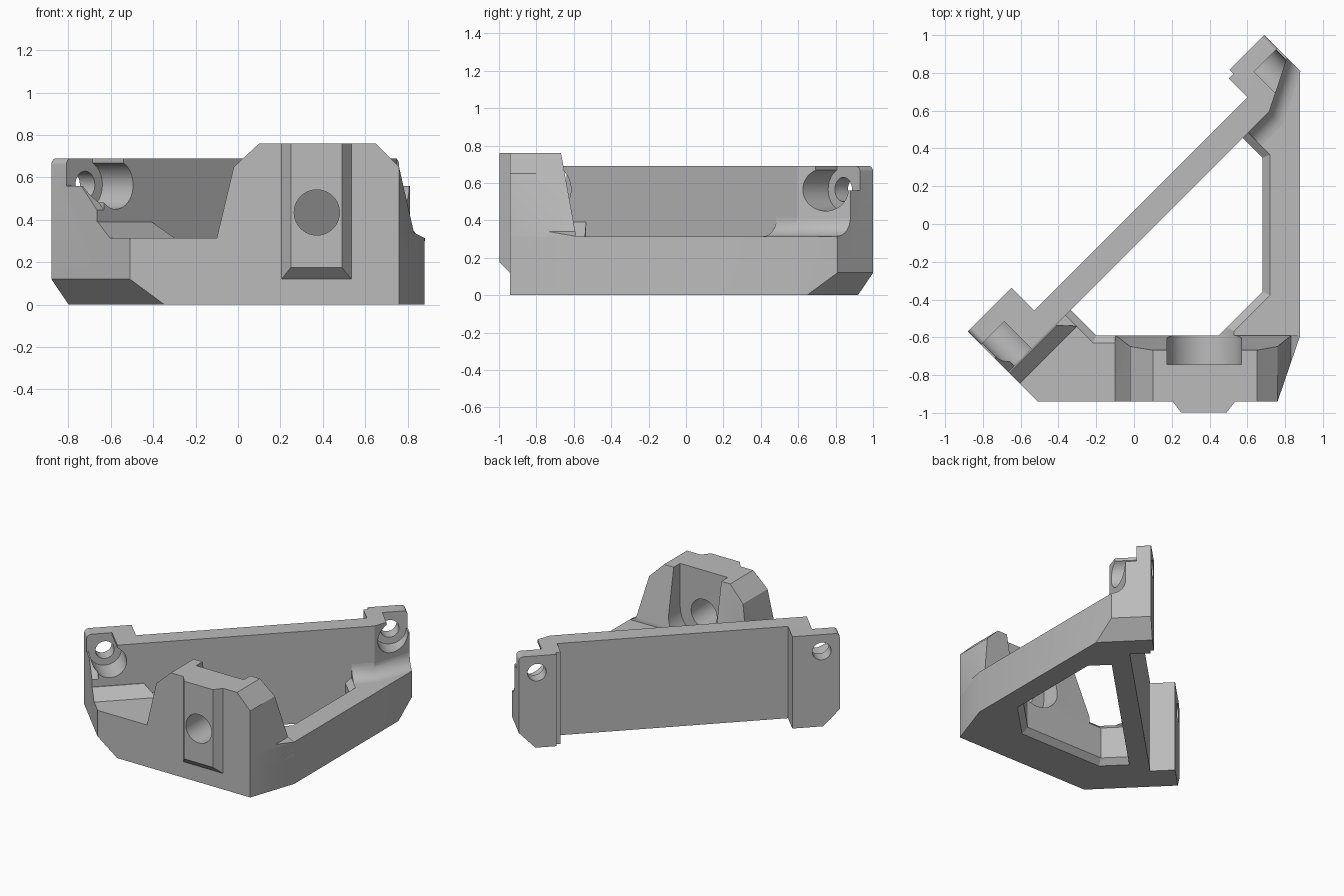
import bpy, bmesh, math
from mathutils import Matrix

if "Cube" in bpy.data.objects:
    bpy.data.objects.remove(bpy.data.objects["Cube"], do_unlink=True)

grey = bpy.data.materials.new("plain_grey")
grey.use_nodes = True
colour = (0.5, 0.5, 0.5, 1)
grey.diffuse_color = colour
grey.node_tree.nodes["Principled BSDF"].inputs["Base Color"].default_value = colour

DIAG = Matrix.Rotation(math.radians(45), 4, "Z")   # x runs along the diagonal plate
IDENT = Matrix.Identity(4)


def loft(name, sections, frame=IDENT):
    """Closed solid through a list of matching 3D sections."""
    bm = bmesh.new()
    rings = [[bm.verts.new(frame @ Matrix.Translation(p).to_translation()) for p in s]
             for s in sections]
    n = len(rings[0])
    for a, b in zip(rings, rings[1:]):
        for i in range(n):
            j = (i + 1) % n
            bm.faces.new((a[i], a[j], b[j], b[i]))
    bm.faces.new(rings[0])
    bm.faces.new(rings[-1])
    bmesh.ops.recalc_face_normals(bm, faces=bm.faces)
    mesh = bpy.data.meshes.new(name)
    bm.to_mesh(mesh)
    bm.free()
    mesh.materials.append(grey)
    ob = bpy.data.objects.new(name, mesh)
    bpy.context.collection.objects.link(ob)
    return ob


def prism(name, pts, plane, d0, d1, frame=IDENT):
    """Extrude a 2D outline lying in the xy, xz or yz plane."""
    place = {"xy": lambda a, b, d: (a, b, d),
             "xz": lambda a, b, d: (a, d, b),
             "yz": lambda a, b, d: (d, a, b)}[plane]
    return loft(name, [[place(a, b, d) for a, b in pts] for d in (d0, d1)], frame)


def circle(cx, cy, r, n=40):
    return [(cx + r * math.cos(2 * math.pi * i / n), cy + r * math.sin(2 * math.pi * i / n))
            for i in range(n)]


def rect(a0, b0, a1, b1):
    return [(a0, b0), (a1, b0), (a1, b1), (a0, b1)]


def boolean(ob, op, *tools, keep=False):
    for tool in tools:
        tool.hide_render = True
        mod = ob.modifiers.new(op, "BOOLEAN")
        mod.operation, mod.object, mod.solver = op, tool, "EXACT"
    bpy.context.view_layer.update()
    dg = bpy.context.evaluated_depsgraph_get()
    mesh = bpy.data.meshes.new_from_object(ob.evaluated_get(dg))
    ob.modifiers.clear()
    ob.data = mesh
    if not keep:
        for tool in tools:
            bpy.data.objects.remove(tool, do_unlink=True)


# Shared long elevation: chamfered bottom ends, rounded top ends
END0, END1, TOP = -1.025, 1.195, 0.69
R = 0.03
elevation = [(END0 + 0.115, 0), (END1 - 0.115, 0), (END1, 0.12)]
arc = [(R * math.cos(math.radians(t)), R * math.sin(math.radians(t))) for t in range(0, 91, 15)]
elevation += [(END1 - R + c, TOP - R + s) for c, s in arc]
elevation += [(END0 + R - c, TOP - R + s) for c, s in reversed(arc)]
elevation += [(END0, 0.12)]


def end_shape():
    return prism("end_shape", elevation, "xz", -2, 2, DIAG)


# Pocket and bore of the clamp block
BX, BZ = 0.372, 0.435


def clamp_pocket():
    low = [(BX + 0.198 * math.cos(t), BZ + 0.198 * math.sin(t))
           for t in [math.pi * (1 + i / 24) for i in range(25)]]
    return prism("pocket", low + [(BX + 0.198, 1), (BX - 0.198, 1)], "xz", -0.745, -0.5)


def clamp_bore():
    return prism("bore", circle(BX, BZ, 0.107), "xz", -1.2, -0.5)


# Base frame: two bars around an opening with chamfered rims
outline = [(-0.665, -0.785), (-0.51, -0.94), (0.76, -0.94), (0.88, -0.59), (0.88, 0.76)]


def opening(z, o):
    k, s = 0.414 * o, 1.414 * o
    return [(x, y, z) for x, y in (
        (-0.45 - s, -0.34), (-0.2 - k, -0.59 - o), (0.45 + k, -0.59 - o),
        (0.68 + o, -0.36 - k), (0.68 + o, 0.35 + k), (0.43 + s, 0.6))]


base = prism("base_frame", outline, "xy", 0, 0.315)
hole = loft("opening", [opening(-0.01, 0.05), opening(0.04, 0), opening(0.275, 0),
                        opening(0.325, 0.05)])
boolean(base, "DIFFERENCE", hole, clamp_pocket())
boolean(base, "INTERSECT", end_shape())

# Diagonal plate with a mounting pad at each end
plan = [(END0, -0.085), (END1, -0.085), (END1, 0.22), (0.935, 0.22), (0.935, 0.19),
        (0.9, 0.19), (0.9, 0.05), (-0.697, 0.05), (-0.697, 0.22), (END0, 0.22)]
plate = prism("diagonal_plate", plan, "xy", -0.1, 0.9, DIAG)
boolean(plate, "INTERSECT", end_shape())
taper = [(0.926, -0.086), (1.2, 0.05), (1.3, -0.3), (0.926, -0.3)]
boolean(plate, "DIFFERENCE",
        prism("taper", taper, "xy", 0.315, 1, DIAG),
        prism("side_trim", rect(0.88, 0, 1.2, 1.2), "xy", -0.1, 1))

# Screw holes, counterbores and open notches in the pads
HZ = 0.565
for centre, side in ((-0.9, -1), (1.07, 1)):
    edge = centre - side * 0.05
    notch = [(0.12, 0.8), (0.12, 0.56), (0.02, 0.56), (-0.09, 0.44), (-0.2, 0.44), (-0.2, 0.8)]
    boolean(plate, "DIFFERENCE",
            prism("counterbore", circle(centre, HZ, 0.115), "xz", -0.3, 0.12, DIAG),
            prism("screw_hole", circle(centre, HZ, 0.065, 28), "xz", 0.05, 0.4, DIAG),
            prism("notch_top", rect(-0.3, 0.56, 0.12, 0.9), "yz", edge, edge + side, DIAG),
            prism("notch_end", notch, "yz", centre + side * 0.08, centre + side, DIAG))

# Sloped gusset at the right end and curved gusset at the left end
slope = [(-0.08, 0.3), (-0.08, 0.39), (-0.09, 0.39), (-0.17, 0.315), (-0.17, 0.3)]
loft("right_gusset", [[(END0, v, z) for v, z in slope],
                      [(-0.67 - 0.9 * (v + 0.085), v, z) for v, z in slope]], DIAG)


def fillet(u, v):
    curve = [(v - 0.1 + 0.1 * math.sin(t), 0.415 - 0.1 * math.cos(t))
             for t in [math.pi / 2 * i / 8 for i in range(9)]]
    return [(u, a, b) for a, b in [(v + 0.01, 0.3), (v - 0.1, 0.3)] + curve + [(v + 0.01, 0.415)]]


loft("left_gusset", [fillet(0.77, -0.085), fillet(0.926, -0.085), fillet(END1, 0.048)], DIAG)

# Clamp block: front silhouette trimmed by a leaning back and the slanted side
front = [(-0.1, 0.2), (-0.1, 0.315), (-0.02, 0.65), (0.1, 0.76), (0.65, 0.76),
         (0.76, 0.65), (0.83, 0.34), (0.88, 0.315), (0.88, 0.2)]
lean = [(-0.94, 0.1), (-0.59, 0.1), (-0.59, 0.33), (-0.67, 0.77), (-0.94, 0.77)]
block = prism("clamp_block", front, "xz", -1.1, -0.3)
boolean(block, "INTERSECT",
        prism("lean", lean, "yz", -1, 1),
        prism("side", outline, "xy", 0, 1))
boolean(block, "DIFFERENCE", clamp_pocket(), clamp_bore())

# Raised rail on the front of the clamp block
rail = prism("front_rail", [(0.205, -0.94), (0.25, -0.998), (0.49, -0.998), (0.535, -0.94)],
             "xy", 0.1, 0.76)
boolean(rail, "INTERSECT",
        prism("rail_foot", [(-0.94, 0.12), (-1, 0.178), (-1, 0.9), (-0.94, 0.9)], "yz", 0, 1))
boolean(rail, "DIFFERENCE", clamp_bore())

# Smooth the round surfaces, keep edges crisp
bpy.ops.object.select_all(action="DESELECT")
for ob in bpy.context.collection.objects:
    if ob.type == "MESH" and ob.data.materials and ob.data.materials[0] == grey:
        ob.select_set(True)
        bpy.context.view_layer.objects.active = ob
bpy.ops.object.shade_smooth_by_angle(angle=math.radians(25))
